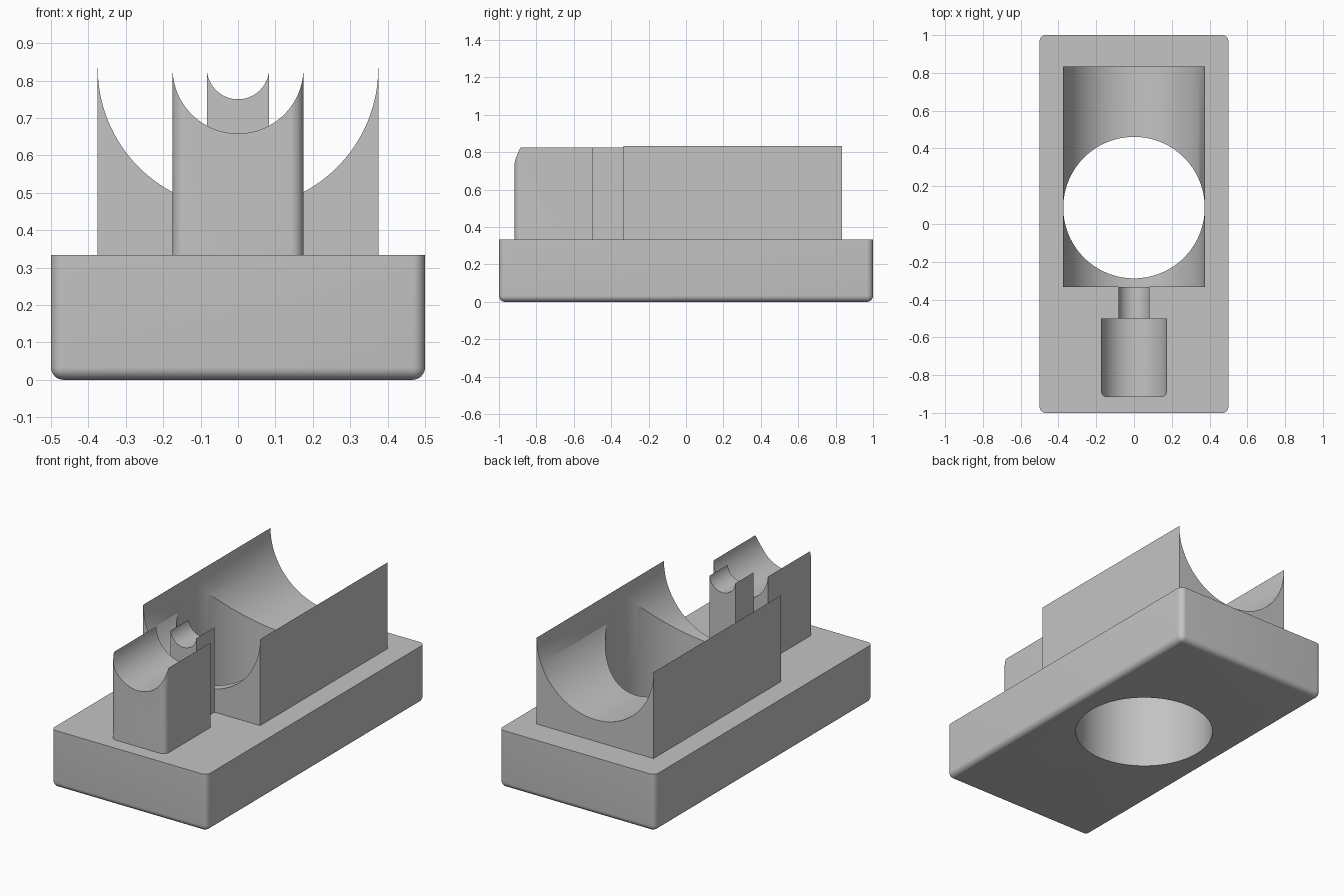
import bpy, bmesh, math
from mathutils import Matrix, Vector

old = bpy.data.objects.get("Cube")
if old:
    bpy.data.objects.remove(old)

# Single grey material
grey = bpy.data.materials.new("plain grey")
grey.use_nodes = True
colour = (0.55, 0.55, 0.55, 1)
grey.diffuse_color = colour
grey.node_tree.nodes["Principled BSDF"].inputs["Base Color"].default_value = colour

DECK = 1 / 3       # top of the base
RIM = 5 / 6        # top of the cradles
FILLET = 1 / 30


def finish(bm, name):
    bmesh.ops.recalc_face_normals(bm, faces=bm.faces)
    mesh = bpy.data.meshes.new(name)
    bm.to_mesh(mesh)
    bm.free()
    obj = bpy.data.objects.new(name, mesh)
    bpy.context.collection.objects.link(obj)
    mesh.materials.append(grey)
    return obj


def block(name, half_width, y0, y1, z0, z1, rounded=None):
    """Box whose edges passing the test (by midpoint and direction) are rounded."""
    bm = bmesh.new()
    bmesh.ops.create_cube(bm, size=1)
    for v in bm.verts:
        v.co = Vector((v.co.x * 2 * half_width,
                       y0 + (v.co.y + 0.5) * (y1 - y0),
                       z0 + (v.co.z + 0.5) * (z1 - z0)))
    if rounded:
        edges = [e for e in bm.edges if rounded(e.verts[0].co, e.verts[1].co)]
        bmesh.ops.bevel(bm, geom=edges, offset=FILLET, segments=8,
                        profile=0.5, affect='EDGES')
    return finish(bm, name)


def cylinder(name, radius, length, centre, along_y=False):
    bm = bmesh.new()
    turn = Matrix.Rotation(math.pi / 2, 4, 'X') if along_y else Matrix()
    bmesh.ops.create_cone(bm, cap_ends=True, segments=128, radius1=radius,
                          radius2=radius, depth=length,
                          matrix=Matrix.Translation(centre) @ turn)
    obj = finish(bm, name)
    obj.hide_render = True
    obj.hide_set(True)
    return obj


def cut(obj, cutter):
    mod = obj.modifiers.new("cut", 'BOOLEAN')
    mod.operation = 'DIFFERENCE'
    mod.solver = 'EXACT'
    mod.object = cutter


def vertical(a, b):
    return abs(a.z - b.z) > 0.1


# Base slab: rounded corners and underside, crisp top
base = block("base", 0.5, -1, 1, 0, DECK,
             lambda a, b: vertical(a, b) or max(a.z, b.z) < 0.01)

# Cradles: large body, narrow neck, front head
body = block("body_cradle", 0.375, -DECK, RIM, DECK, RIM)
neck = block("neck_cradle", 0.0829, -0.5, -DECK, DECK, RIM)
head = block("head_cradle", 0.1748, -0.917, -0.5, DECK, RIM,
             lambda a, b: vertical(a, b) and a.y < -0.9)

# Half-round troughs along the length
for part, radius in ((body, 0.3749), (neck, 0.0833), (head, 0.175)):
    cut(part, cylinder(part.name + "_cutter", radius, 4, (0, 0, RIM), True))

# Round hole straight through body and base
hole = cylinder("hole_cutter", 0.3745, 4, (0, 0.0867, 0))
cut(base, hole)
cut(body, hole)

# Apply the cuts, remove the helpers, smooth the curved faces
parts = [base, body, neck, head]
for part in parts:
    bpy.ops.object.select_all(action='DESELECT')
    part.select_set(True)
    bpy.context.view_layer.objects.active = part
    for mod in list(part.modifiers):
        bpy.ops.object.modifier_apply(modifier=mod.name)
    bpy.ops.object.shade_smooth_by_angle(angle=math.radians(30))
for obj in list(bpy.context.collection.objects):
    if obj.name.endswith("_cutter"):
        bpy.data.objects.remove(obj)
